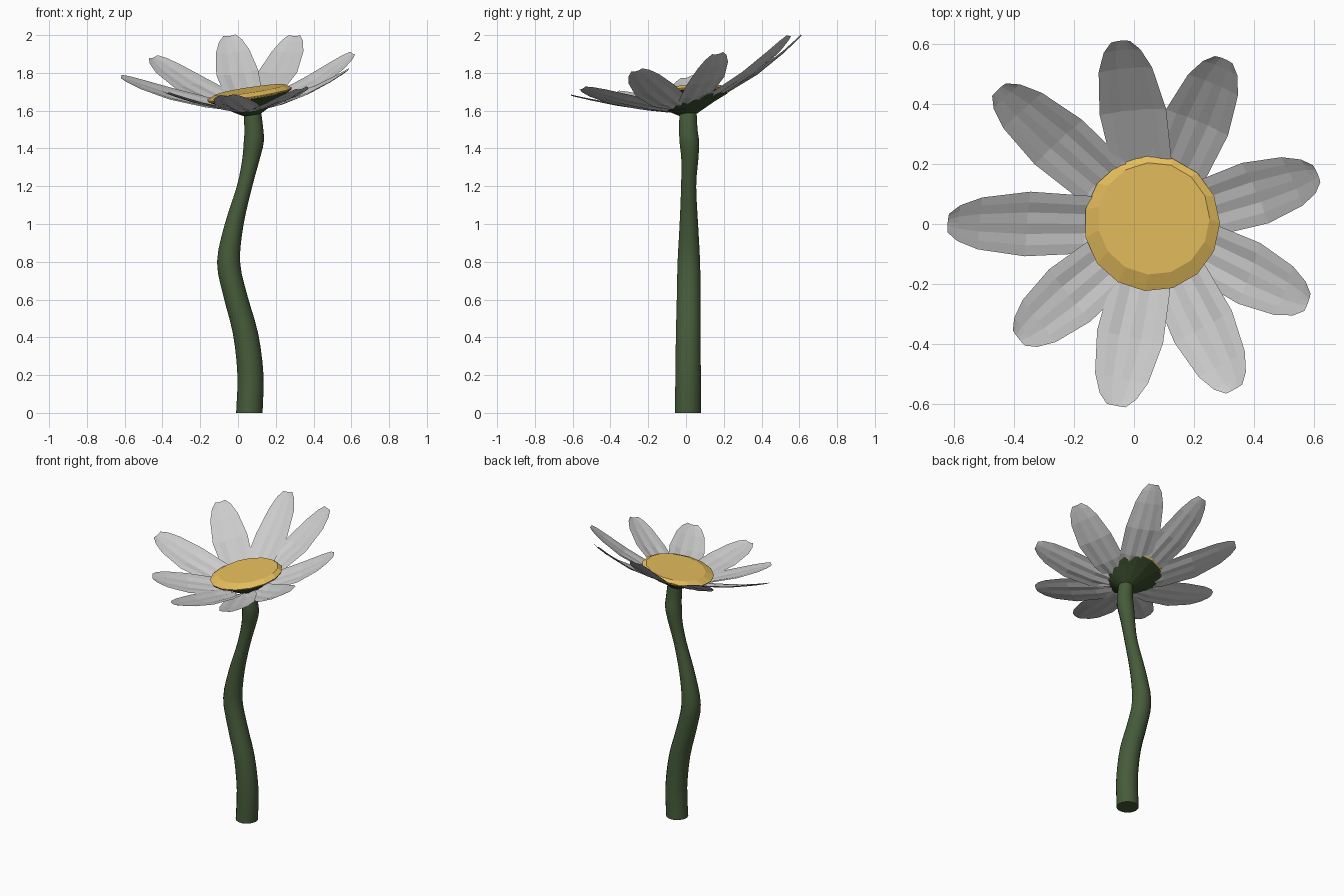
import bpy, math
from mathutils import Vector

if "Cube" in bpy.data.objects:
    bpy.data.objects.remove(bpy.data.objects["Cube"])

def material(name, rgb):
    m = bpy.data.materials.new(name)
    m.diffuse_color = (*rgb, 1)
    m.use_nodes = True
    m.node_tree.nodes["Principled BSDF"].inputs["Base Color"].default_value = m.diffuse_color
    return m

GREEN = material("leaf_green", (0.062, 0.105, 0.042))
DARK = material("dark_green", (0.04, 0.07, 0.025))
YELLOW = material("yellow", (0.8, 0.52, 0.11))

def add_object(name, verts, faces, mat=None):
    me = bpy.data.meshes.new(name)
    me.from_pydata(verts, [], faces)
    me.update()
    ob = bpy.data.objects.new(name, me)
    bpy.context.collection.objects.link(ob)
    if mat:
        me.materials.append(mat)
    return ob

def loft(name, rings, sides, mat, slope=(0, 0)):
    """Skin a stack of (x, y, z, radius) rings; slope tilts every ring."""
    verts, faces = [], []
    for x, y, z, r in rings:
        for i in range(sides):
            a = math.tau * i / sides
            dx, dy = r * math.cos(a), r * math.sin(a)
            verts.append((x + dx, y + dy, z + slope[0] * dx + slope[1] * dy))
    for k in range(len(rings) - 1):
        for i in range(sides):
            j = (i + 1) % sides
            faces.append((k*sides + i, k*sides + j, (k+1)*sides + j, (k+1)*sides + i))
    faces.append(tuple(reversed(range(sides))))
    faces.append(tuple(range((len(rings) - 1) * sides, len(rings) * sides)))
    return add_object(name, verts, faces, mat)

def smooth_path(points, steps=3):
    """Catmull-Rom interpolation through the rings."""
    pts = [Vector(p) for p in points]
    pts = [2 * pts[0] - pts[1]] + pts + [2 * pts[-1] - pts[-2]]
    out = []
    for a, b, c, d in zip(pts, pts[1:], pts[2:], pts[3:]):
        for s in range(steps):
            t = s / steps
            out.append(b + (c - a) * (t / 2) + (2*a - 5*b + 4*c - d) * (t*t / 2)
                       + (3*b - a - 3*c + d) * (t**3 / 2))
    return out + [pts[-2]]

# wavy stem with a small swelling near the top
stem = loft("stem", smooth_path([
    (0.06, 0.01, 0.0, 0.07), (0.066, 0.011, 0.2, 0.069), (0.04, 0.012, 0.42, 0.067),
    (-0.014, 0.014, 0.62, 0.064), (-0.05, 0.015, 0.8, 0.061), (-0.02, 0.015, 1.0, 0.05),
    (0.035, 0.014, 1.2, 0.041), (0.068, 0.02, 1.34, 0.046), (0.083, 0.018, 1.43, 0.053),
    (0.084, 0.012, 1.5, 0.05), (0.075, 0.01, 1.6, 0.046), (0.07, 0.0, 1.65, 0.04)]), 14, GREEN)
bpy.context.view_layer.objects.active = stem
stem.select_set(True)
bpy.ops.object.shade_smooth_by_angle(angle=math.radians(35))

# cup under the flower head
loft("calyx", [(0.075, 0.005, 1.58, 0.05), (0.072, 0.0, 1.602, 0.09),
               (0.066, 0.0, 1.64, 0.15), (0.062, 0.0, 1.68, 0.222)], 15, DARK, (0.15, 0.07))

# yellow centre
loft("flower_centre", [(0.06, 0.0, 1.676, 0.218), (0.06, 0.002, 1.688, 0.226),
                       (0.065, 0.018, 1.71, 0.187)], 15, YELLOW, (0.15, 0.08))

# petals: tip positions, each a creased cupped sheet
AXIS = Vector((-0.1, -0.27, 1)).normalized()
BASE = Vector((0.065, 0, 1.618))
ROWS = [(0.0, 0.08), (0.22, 0.1), (0.55, 0.112), (0.82, 0.09), (0.94, 0.062), (1.0, 0.032)]
COLS = 6

def petal(index, tip):
    tip = Vector(tip)
    out = Vector((tip.x - BASE.x, tip.y, 0)).normalized()
    root = BASE + out * 0.1
    root.z += 0.1 * (0.1 * out.x + 0.27 * out.y)
    along = tip - root
    across = AXIS.cross(along).normalized()
    up = along.cross(across).normalized()
    verts, faces = [], []
    for t, w in ROWS:
        sag = Vector((0, 0, -0.5 * t * (1 - t) * along.z))
        for c in range(COLS + 1):
            s = 2 * c / COLS - 1
            cup = 0.016 * s * s * (1 - 0.6 * t)
            crease = (0.008 if c % 2 else 0.0) * (1 - t)
            verts.append(root + along * t + across * (w * s) + up * (cup + crease) + sag)
    n = COLS + 1
    for k in range(len(ROWS) - 1):
        for c in range(COLS):
            faces.append((k*n + c, k*n + c + 1, (k+1)*n + c + 1, (k+1)*n + c))
    add_object(f"petal_{index}", verts, faces)

for i, tip in enumerate([(-0.045, 0.61, 1.995), (0.3, 0.55, 1.995), (0.61, 0.17, 1.9),
                         (0.58, -0.26, 1.81), (0.335, -0.55, 1.715), (-0.06, -0.605, 1.678),
                         (-0.385, -0.38, 1.695), (-0.62, 0.005, 1.775), (-0.45, 0.45, 1.88)]):
    petal(i + 1, tip)
